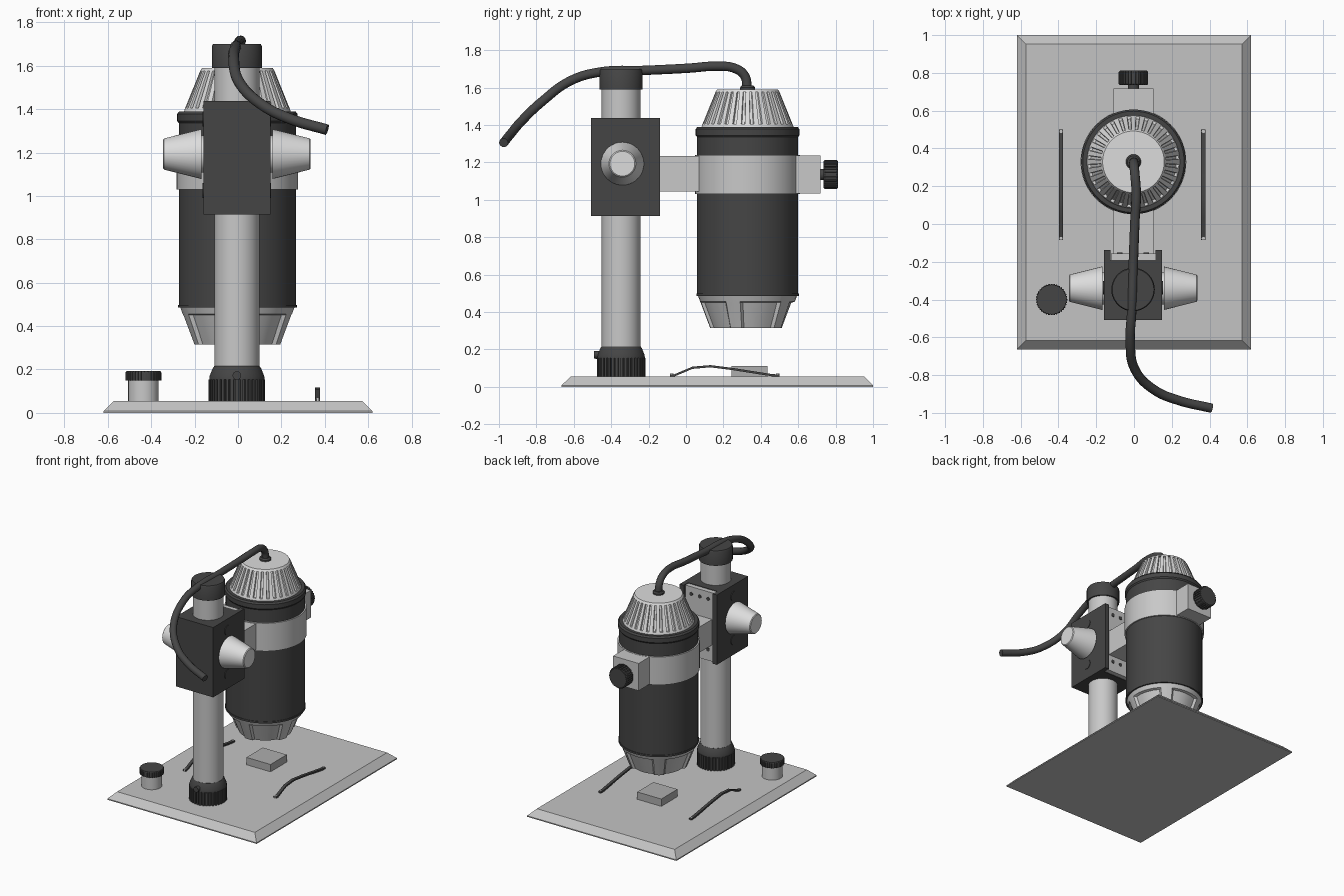
import bpy, bmesh, math
from mathutils import Vector

if "Cube" in bpy.data.objects:
    bpy.data.objects.remove(bpy.data.objects["Cube"])


def material(name, v):
    m = bpy.data.materials.new(name)
    m.diffuse_color = (v, v, v, 1)
    m.use_nodes = True
    m.node_tree.nodes["Principled BSDF"].inputs["Base Color"].default_value = m.diffuse_color
    return m


DARK = material("dark_grey", 0.06)
SILVER = material("silver_grey", 0.58)
BASE = material("base_grey", 0.55)
WHITE = material("pale_grey", 0.72)
MID = material("specimen_grey", 0.42)
BLACK = material("near_black", 0.035)


def finish(name, bm, mat, loc=(0, 0, 0), axis=None, smooth=True):
    bmesh.ops.recalc_face_normals(bm, faces=bm.faces)
    me = bpy.data.meshes.new(name)
    bm.to_mesh(me)
    bm.free()
    me.materials.append(mat)
    if smooth:
        for p in me.polygons:
            p.use_smooth = True
        me.set_sharp_from_angle(angle=math.radians(30))
    ob = bpy.data.objects.new(name, me)
    bpy.context.collection.objects.link(ob)
    ob.location = loc
    if axis:
        ob.rotation_mode = 'QUATERNION'
        ob.rotation_quaternion = Vector(axis).to_track_quat('Z', 'Y')
    return ob


def loft(name, rings, mat, loc=(0, 0, 0), axis=None, smooth=True):
    """Skin a stack of equal-length point rings and cap both ends."""
    bm = bmesh.new()
    vs = [[bm.verts.new(p) for p in ring] for ring in rings]
    n = len(vs[0])
    for a, b in zip(vs, vs[1:]):
        for i in range(n):
            j = (i + 1) % n
            bm.faces.new((a[i], a[j], b[j], b[i]))
    bm.faces.new(vs[0][::-1])
    bm.faces.new(vs[-1])
    return finish(name, bm, mat, loc, axis, smooth)


def lathe(name, profile, mat, loc=(0, 0, 0), axis=None, ribs=0, seg=64):
    """Profile rows are (height, radius[, groove depth])."""
    if ribs:
        step = math.tau / ribs
        angles = [(step * (i + f), g) for i in range(ribs)
                  for f, g in ((-.28, 0), (.28, 0), (.34, 1), (.66, 1))]
    else:
        angles = [(math.tau * i / seg, 0) for i in range(seg)]
    rings = []
    for z, r, *d in profile:
        depth = d[0] if d else 0
        rings.append([((r - g * depth) * math.cos(a), (r - g * depth) * math.sin(a), z)
                      for a, g in angles])
    return loft(name, rings, mat, loc, axis)


def prism(name, pts, z0, z1, mat):
    return loft(name, [[(x, y, z) for x, y in pts] for z in (z0, z1)], mat, smooth=False)


def box(name, x0, x1, y0, y1, z0, z1, mat):
    return prism(name, [(x0, y0), (x1, y0), (x1, y1), (x0, y1)], z0, z1, mat)


def tube(name, pts, radius, mat):
    cu = bpy.data.curves.new(name, 'CURVE')
    cu.dimensions = '3D'
    cu.bevel_depth = radius
    cu.bevel_resolution = 4
    cu.use_fill_caps = True
    cu.resolution_u = 8
    s = cu.splines.new('BEZIER')
    s.bezier_points.add(len(pts) - 1)
    for b, p in zip(s.bezier_points, pts):
        b.co = p
        b.handle_left_type = b.handle_right_type = 'AUTO'
    cu.materials.append(mat)
    ob = bpy.data.objects.new(name, cu)
    bpy.context.collection.objects.link(ob)


CX, PY, CY = -0.005, -0.347, 0.329   # stand x, post y, camera y

# base plate with sloped rim
rect = lambda i, z: [(-.62 + i, -.665 + i, z), (.62 - i, -.665 + i, z),
                     (.62 - i, 1 - i, z), (-.62 + i, 1 - i, z)]
loft("base_plate", [rect(0, 0), rect(0, .008), rect(.048, .055)], BASE, smooth=False)

# post, knurled foot and cap
post = (CX, PY, 0)
lathe("post", [(.05, .104), (1.61, .104)], SILVER, post)
lathe("post_foot", [(.055, .13, .01), (.155, .13, .01), (.155, .127), (.17, .126),
                    (.205, .112), (.215, .105)], DARK, post, ribs=36)
lathe("foot_set_screw", [(0, .02), (.055, .02)], DARK, (CX, PY - .09, .172), (0, -1, 0), seg=16)
lathe("post_cap", [(1.59, .115), (1.69, .115), (1.70, .11)], DARK, post)

# focus carriage: block with a channel for the slide plate
prism("carriage_block", [(CX - .154, -.508), (CX + .154, -.508), (CX + .154, -.138),
                         (CX + .12, -.138), (CX + .12, -.19), (CX - .12, -.19),
                         (CX - .12, -.138), (CX - .154, -.138)], .914, 1.438, DARK)
box("slide_plate", CX - .118, CX + .118, -.195, -.155, .918, 1.434, SILVER)
for z in (1.0, 1.38):
    for dx in (-.07, 0, .07):
        lathe("plate_screw", [(0, .014), (.004, .014)], DARK, (CX + dx, -.156, z), (0, 1, 0), seg=16)

# focus knobs and side screws, mirrored
for s in (-1, 1):
    lathe("focus_knob", [(.14, .085), (.163, .085), (.163, .115), (.18, .111), (.335, .072), (.34, .066)],
          WHITE, (CX, -.34, 1.193), (s, 0, 0), seg=40)
    for z in (1.025, 1.355):
        lathe("side_screw", [(.15, .035), (.158, .035)], DARK, (CX, -.338, z), (s, 0, 0), seg=24)

# arm, clamp ring and clamp lug
box("arm", -.108, .102, -.16, .12, 1.043, 1.235, SILVER)
cam = (-.003, CY, 0)
lathe("clamp_ring", [(1.03, .28), (1.24, .28)], SILVER, cam)
box("clamp_lug", -.109, .103, .5, .718, 1.033, 1.238, SILVER)
lathe("clamp_screw_shaft", [(.70, .03), (.76, .03)], DARK, (-.003, 0, 1.135), (0, 1, 0), seg=20)
lathe("clamp_screw_knob", [(.735, .055), (.735, .072, .004), (.742, .078, .007), (.805, .078, .007),
                           (.812, .072, .004)], DARK, (-.003, 0, 1.135), (0, 1, 0), ribs=28)

# camera barrel
lathe("barrel", [(.485, .262), (.485, .274), (.498, .274), (.498, .27), (1.335, .27), (1.345, .277),
                 (1.378, .277), (1.39, .268)], DARK, cam)
lathe("barrel_crown", [(1.385, .247), (1.40, .243), (1.405, .241, 0), (1.405, .241, .014),
                       (1.575, .172, .012), (1.575, .172, 0), (1.59, .163)], WHITE, cam, ribs=32)
lathe("cable_collar", [(1.585, .04), (1.60, .04), (1.61, .032)], DARK, cam, seg=24)

# light hood under the barrel: hollow cone with five shallow recessed panels
rings = []
for z, r, d in ((.49, .266, 0), (.455, .253, 0), (.45, .251, .017), (.315, .2, .017),
                (.315, .172, 0), (.42, .15, 0)):
    ring = []
    for k in range(5):
        c = math.radians(18 + 72 * k)
        for deg, g in ((-35, 0), (-27, 0), (-24, 1), (-12, 1), (0, 1), (12, 1), (24, 1), (27, 0), (35, 0)):
            a = c + math.radians(deg)
            ring.append(((r - g * d) * math.cos(a), (r - g * d) * math.sin(a), z))
    rings.append(ring)
loft("light_hood", rings, SILVER, cam)
lathe("lens", [(.40, .10), (.43, .12)], BLACK, cam, seg=32)

# cable
tube("cable", [(0, .329, 1.59), (.0, .312, 1.665), (.005, .26, 1.703), (.012, .16, 1.714),
               (.005, .02, 1.704), (-.004, -.22, 1.692), (-.012, -.46, 1.683), (-.02, -.62, 1.635),
               (.005, -.77, 1.525), (.11, -.88, 1.42), (.24, -.935, 1.355), (.41, -.975, 1.305)],
     .025, DARK)

# specimen block, stage clips and small jar
box("specimen_block", -.1, .1, .243, .436, .05, .11, MID)
path = [(-.085, .06), (-.065, .06), (.035, .102), (.13, .11), (.25, .095), (.46, .062), (.5, .06)]
for x in (-.386, .367):
    loft("stage_clip", [[(x - .011, y, z - .006), (x + .011, y, z - .006),
                         (x + .011, y, z + .006), (x - .011, y, z + .006)] for y, z in path], DARK)
    for y in (-.077, .49):
        lathe("clip_rivet", [(.055, .009), (.07, .009)], SILVER, (x, y, 0), seg=12)
jar = (-.436, -.40, 0)
lathe("jar_body", [(.05, .07), (.155, .07)], SILVER, jar, seg=48)
lathe("jar_lid", [(.15, .083, .004), (.186, .083, .004), (.192, .079, .002)], DARK, jar, ribs=36)
